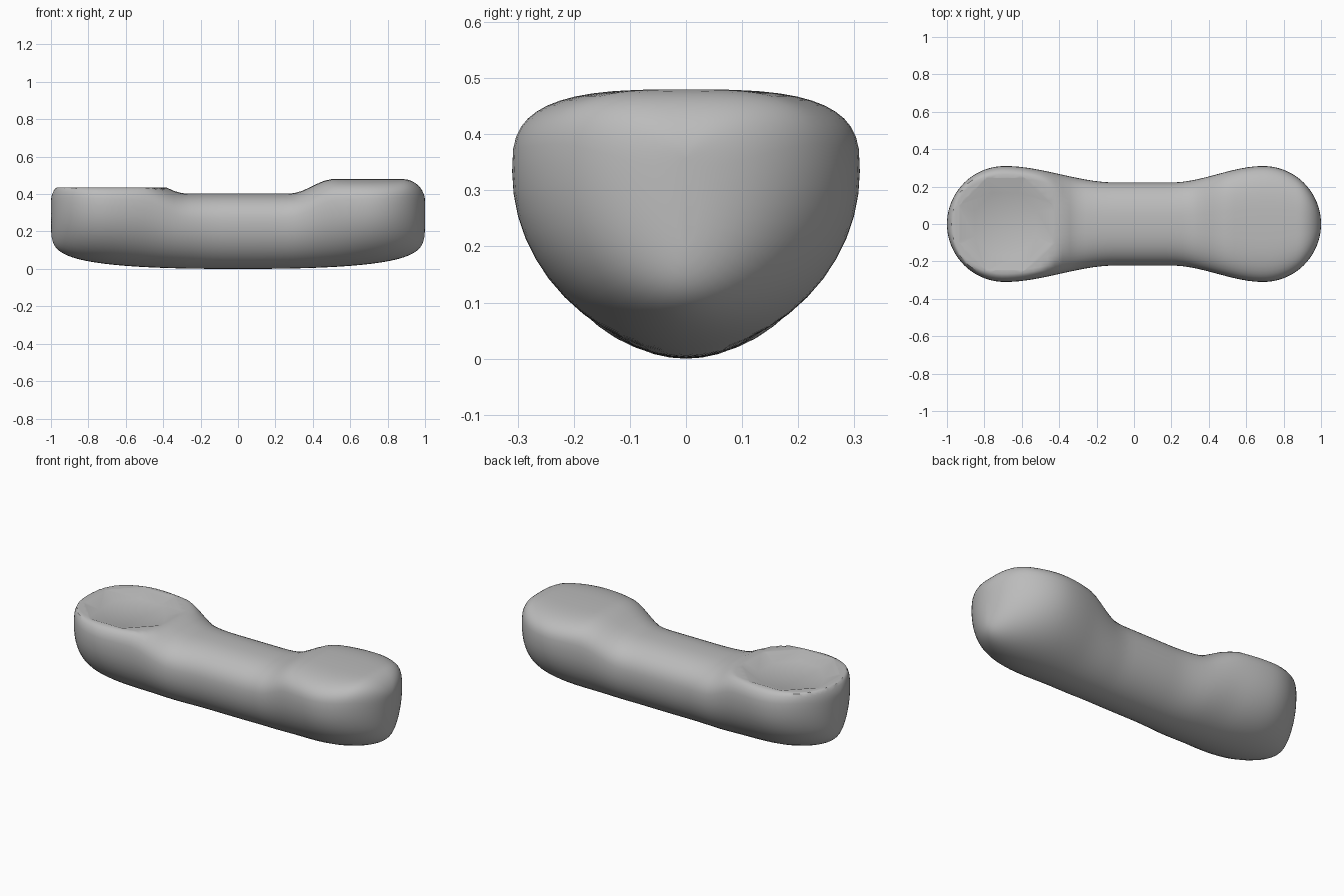
import bpy, bmesh, math

old = bpy.data.objects.get("Cube")
if old:
    bpy.data.objects.remove(old)

grey = bpy.data.materials.new("plain grey")
grey.use_nodes = True
colour = (0.5, 0.5, 0.5, 1)
grey.diffuse_color = colour
grey.node_tree.nodes["Principled BSDF"].inputs["Base Color"].default_value = colour

STATIONS, SIDES = 72, 48
CUT_X, CUT_Z = -0.3, 0.435


def smooth(a, b, v):
    u = min(max((v - a) / (b - a), 0), 1)
    return u * u * (3 - 2 * u)


def half_width(x):
    d = abs(x)
    if d > 0.69:
        return math.sqrt(max(0.31 ** 2 - (d - 0.69) ** 2, 0))
    return 0.222 + 0.088 * smooth(0.2 if x > 0 else 0.1, 0.69, d)


def top(x):
    d = abs(x)
    if d > 0.88:
        return 0.36 + 0.12 * math.sqrt(max(1 - ((d - 0.88) / 0.12) ** 2, 0))
    return 0.403 + 0.077 * smooth(0.28, 0.51, d)


def bottom(x):
    return 0.33 * (1 - max(1 - abs(x) ** 2.5, 0) ** 0.155)


def section(x):
    # Round belly below the widest line, squarer shoulders above it
    w, t, b = half_width(x), top(x), bottom(x)
    swell = smooth(0.2, 0.6, abs(x))
    mid = b + (t - b) * (0.6 + 0.08 * swell)
    power = 2 / (2.4 + 0.7 * swell)
    for i in range(SIDES):
        a = math.tau * i / SIDES
        c, s = math.cos(a), math.sin(a)
        p = power if s > 0 else 1
        y = w * math.copysign(abs(c) ** p, c)
        z = mid + abs(s) ** p * ((t - mid) if s > 0 else (b - mid))
        yield x, y, min(z, CUT_Z) if x < CUT_X else z


def finish(name, bm):
    bmesh.ops.remove_doubles(bm, verts=bm.verts, dist=0.0005)
    bmesh.ops.recalc_face_normals(bm, faces=bm.faces)
    mesh = bpy.data.meshes.new(name)
    bm.to_mesh(mesh)
    bm.free()
    mesh.materials.append(grey)
    obj = bpy.data.objects.new(name, mesh)
    bpy.context.collection.objects.link(obj)
    return obj


# Handset body lofted along its length
bm = bmesh.new()
rings = []
for k in range(STATIONS + 1):
    x = math.sin(math.pi * (k / STATIONS - 0.5))
    rings.append([bm.verts.new(p) for p in section(x)])
for r0, r1 in zip(rings, rings[1:]):
    for i in range(SIDES):
        j = (i + 1) % SIDES
        bm.faces.new((r0[i], r0[j], r1[j], r1[i]))
body = finish("handset_body", bm)

# Shallow eight-sided dish cut into the flattened end
bm = bmesh.new()
levels = []
for z, r in ((0.405, 0.18), (0.465, 0.35)):
    ring = []
    for i in range(8):
        a = math.tau * (i + 0.5) / 8
        ring.append(bm.verts.new((-0.685 + r * math.cos(a), r * math.sin(a), z)))
    levels.append(ring)
low, high = levels
bm.faces.new(low)
bm.faces.new(high)
for i in range(8):
    j = (i + 1) % 8
    bm.faces.new((low[i], low[j], high[j], high[i]))
cutter = finish("dish_cutter", bm)
cutter.hide_render = True

cut = body.modifiers.new("dish", "BOOLEAN")
cut.operation = "DIFFERENCE"
cut.solver = "EXACT"
cut.object = cutter
bpy.ops.object.select_all(action="DESELECT")
body.select_set(True)
bpy.context.view_layer.objects.active = body
bpy.ops.object.modifier_apply(modifier=cut.name)
bpy.data.objects.remove(cutter)
bpy.ops.object.shade_smooth_by_angle(angle=math.radians(35))
